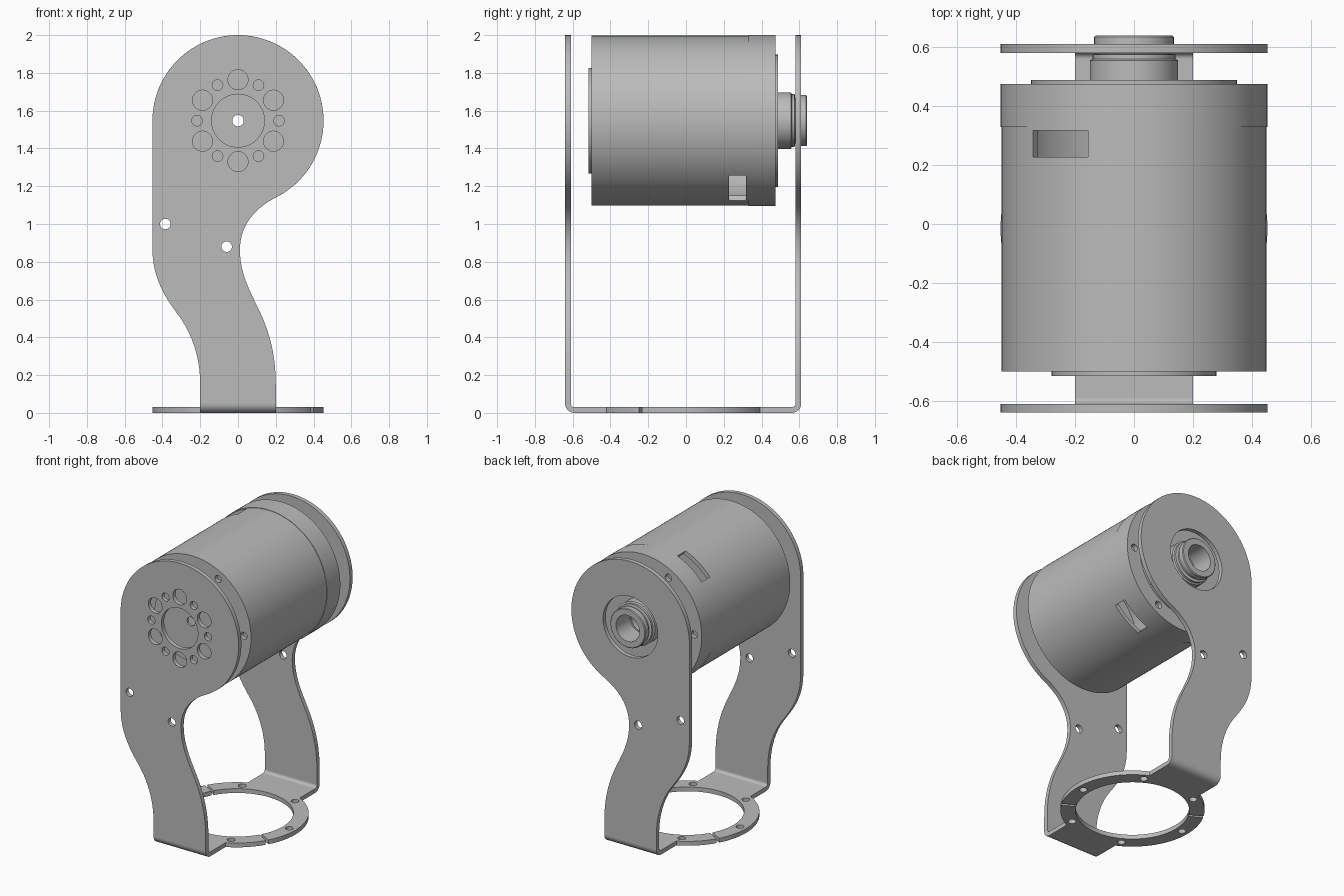
import bpy, bmesh
from math import sin, cos, radians, pi
from mathutils import Matrix, Vector
from mathutils.geometry import interpolate_bezier

cube = bpy.data.objects.get("Cube")
if cube:
    bpy.data.objects.remove(cube, do_unlink=True)

AXIS_Z = 1.547     # height of the motor axis
R = 0.453          # motor and bracket radius
T = 0.03           # sheet thickness
MID_Y = -0.015     # middle of the bracket pair

metal = bpy.data.materials.new("grey metal")
metal.use_nodes = True
grey = (0.5, 0.5, 0.5, 1)
metal.diffuse_color = grey
metal.node_tree.nodes["Principled BSDF"].inputs["Base Color"].default_value = grey


def finish(name, mesh):
    mesh.materials.clear()
    mesh.materials.append(metal)
    obj = bpy.data.objects.new(name, mesh)
    bpy.context.collection.objects.link(obj)
    return obj


def smooth(obj):
    bpy.ops.object.select_all(action='DESELECT')
    obj.select_set(True)
    bpy.context.view_layer.objects.active = obj
    bpy.ops.object.shade_smooth_by_angle(angle=radians(30))


def arc(cx, cy, r, a0, a1, n):
    return [(cx + r * cos(radians(a0 + (a1 - a0) * i / n)),
             cy + r * sin(radians(a0 + (a1 - a0) * i / n))) for i in range(n + 1)]


def circle(cx, cy, r, n=32):
    return arc(cx, cy, r, 0, 360, n)[:-1]


def bezier(p0, h0, h1, p1, n=10):
    pts = interpolate_bezier(Vector(p0), Vector(h0), Vector(h1), Vector(p1), n + 1)
    return [(p.x, p.y) for p in pts]


def sheet(name, loops, thickness, matrix):
    """Flat outline with holes, given a thickness."""
    curve = bpy.data.curves.new(name, 'CURVE')
    curve.dimensions = '2D'
    curve.fill_mode = 'BOTH'
    curve.extrude = thickness / 2
    for loop in loops:
        spline = curve.splines.new('POLY')
        spline.points.add(len(loop) - 1)
        for point, (x, y) in zip(spline.points, loop):
            point.co = (x, y, 0, 1)
        spline.use_cyclic_u = True
    helper = bpy.data.objects.new(name + "_outline", curve)
    bpy.context.collection.objects.link(helper)
    bpy.context.view_layer.update()
    mesh = bpy.data.meshes.new_from_object(helper)
    bpy.data.objects.remove(helper, do_unlink=True)
    bm = bmesh.new()
    bm.from_mesh(mesh)
    bmesh.ops.remove_doubles(bm, verts=bm.verts, dist=1e-5)
    bmesh.ops.transform(bm, matrix=matrix, verts=bm.verts)
    bmesh.ops.recalc_face_normals(bm, faces=bm.faces)
    bm.to_mesh(mesh)
    bm.free()
    obj = finish(name, mesh)
    smooth(obj)
    return obj


def lathe(name, profile, n=96):
    """Closed (radius, y) profile turned around the motor axis."""
    bm = bmesh.new()
    rings = []
    for i in range(n):
        a = 2 * pi * i / n
        rings.append([bm.verts.new((r * cos(a), y, AXIS_Z + r * sin(a))) for r, y in profile])
    for i in range(n):
        p, q = rings[i], rings[(i + 1) % n]
        for j in range(len(profile)):
            k = (j + 1) % len(profile)
            bm.faces.new((p[j], p[k], q[k], q[j]))
    bmesh.ops.recalc_face_normals(bm, faces=bm.faces)
    mesh = bpy.data.meshes.new(name)
    bm.to_mesh(mesh)
    bm.free()
    return finish(name, mesh)


# Side plates: round head, S-shaped leg
right_edge = (bezier((0.2, 0.15), (0.2, 0.31), (0.165, 0.43), (0.116, 0.535))
              + bezier((0.116, 0.535), (0.06, 0.65), (0.01, 0.74), (0.01, 0.865))[1:]
              + bezier((0.01, 0.865), (0.01, 1.0), (0.1, 1.09), (0.2, 1.14))[1:])
left_edge = (bezier((-R, 0.87), (-R, 0.73), (-0.4, 0.63), (-0.325, 0.53))
             + bezier((-0.325, 0.53), (-0.24, 0.42), (-0.2, 0.29), (-0.2, 0.15))[1:])
outline = ([(-0.2, 0.05), (0.2, 0.05)] + right_edge
           + arc(0, AXIS_Z, R, -62, 180, 64) + left_edge)
leg_holes = [circle(-0.385, 1.0, 0.028), circle(-0.06, 0.88, 0.028)]

front_holes = [circle(0, AXIS_Z, 0.14, 64)]
for i in range(12):
    a = radians(30 * i)
    front_holes.append(circle(0.217 * cos(a), AXIS_Z + 0.217 * sin(a),
                              0.053 if i % 2 else 0.028))
upright = Matrix.Rotation(pi / 2, 4, 'X')
sheet("front_plate", [outline] + leg_holes + front_holes, T,
      Matrix.Translation((0, -0.625, 0)) @ upright)
sheet("back_plate", [outline] + leg_holes + [circle(0, AXIS_Z, 0.21, 64)], T,
      Matrix.Translation((0, 0.595, 0)) @ upright)

# Bent corners and split base ring, one half per bracket
ring_in, ring_out, bend_y = 0.357, R, 0.575
gap = 1.2
bend = arc(-bend_y, 0.05, 0.05, 180, 270, 10) + arc(-bend_y, 0.05, 0.02, 270, 180, 10)
base = ([(-0.2, -bend_y)] + arc(0, 0, ring_out, 243.8, 150 + gap, 32)
        + arc(0, 0, ring_in, 150 + gap, 330 - gap, 64)
        + arc(0, 0, ring_out, 330 - gap, 296.2, 16) + [(0.2, -bend_y)])
screw_holes = [circle(0.405 * cos(radians(a)), 0.405 * sin(radians(a)), 0.025)
               for a in (180, 240, 300)]
across = Matrix(((0, 0, 1, 0), (1, 0, 0, 0), (0, 1, 0, 0), (0, 0, 0, 1)))
for side, turn in (("front", 0), ("back", pi)):
    place = Matrix.Translation((0, MID_Y, 0)) @ Matrix.Rotation(turn, 4, 'Z')
    sheet(side + "_bend", [bend], 0.4, place @ across)
    sheet(side + "_base", [base] + screw_holes, T,
          place @ Matrix.Translation((0, 0, T / 2)))

# Motor housing: hollow can with a slightly wider rear band
body = R - 0.003
housing = lathe("motor_housing", [
    (0.08, -0.5), (body, -0.5), (body, 0.33), (R, 0.33), (R, 0.475), (0.08, 0.475),
    (0.08, 0.44), (0.42, 0.44), (0.42, -0.465), (0.08, -0.465)], 128)

# Cutter: two opposite slots and the end screw holes
bm = bmesh.new()
slot = (Matrix.Translation((0, 0.273, AXIS_Z)) @ Matrix.Rotation(radians(55), 4, 'Y')
        @ Matrix.Diagonal((1.2, 0.09, 0.228, 1)))
bmesh.ops.create_cube(bm, size=1, matrix=slot)
for y in (-0.5, 0.475):
    for i in range(6):
        a = radians(60 * i)
        spot = Matrix.Translation((0.395 * cos(a), y, AXIS_Z + 0.395 * sin(a)))
        bmesh.ops.create_cone(bm, cap_ends=True, segments=20, radius1=0.025, radius2=0.025,
                              depth=0.06, matrix=spot @ upright)
cut_mesh = bpy.data.meshes.new("housing_cutter")
bm.to_mesh(cut_mesh)
bm.free()
cutter = finish("housing_cutter", cut_mesh)
cutter.hide_render = True
cut = housing.modifiers.new("cuts", 'BOOLEAN')
cut.operation = 'DIFFERENCE'
cut.solver = 'EXACT'
cut.object = cutter
bpy.context.view_layer.objects.active = housing
bpy.ops.object.modifier_apply(modifier=cut.name)
bpy.data.objects.remove(cutter, do_unlink=True)
smooth(housing)

# Front flange, rear disc and hollow stepped shaft
smooth(lathe("front_flange", [(0.03, -0.5), (0.03, -0.515), (0.28, -0.515), (0.28, -0.5)]))
smooth(lathe("rear_disc", [(0.08, 0.475), (0.35, 0.475), (0.35, 0.488), (0.08, 0.488)]))
smooth(lathe("shaft", [
    (0.09, 0.44), (0.15, 0.44), (0.15, 0.555), (0.14, 0.56), (0.14, 0.575), (0.12, 0.578),
    (0.12, 0.595), (0.135, 0.6), (0.135, 0.635), (0.13, 0.64), (0.09, 0.64)]))
